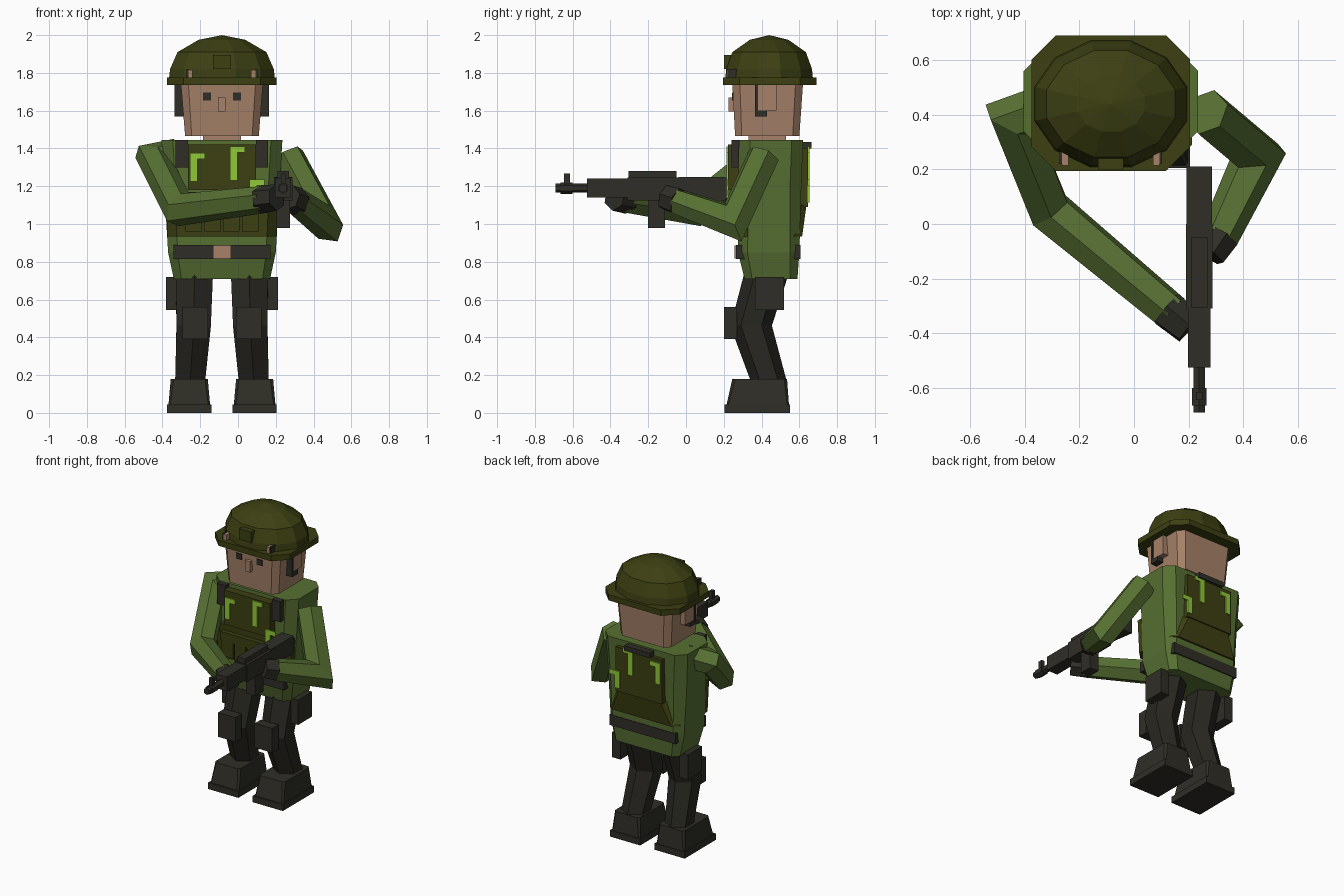
import bpy, bmesh, math
from mathutils import Vector

cube = bpy.data.objects.get("Cube")
if cube:
    bpy.data.objects.remove(cube)

CX = -0.085  # body centre line


def material(name, r, g, b):
    m = bpy.data.materials.new(name)
    m.use_nodes = True
    m.diffuse_color = (r, g, b, 1)
    m.node_tree.nodes["Principled BSDF"].inputs["Base Color"].default_value = (r, g, b, 1)
    return m


GREEN = material("shirt green", 0.095, 0.16, 0.032)
OLIVE = material("dark olive", 0.045, 0.05, 0.006)
GREY = material("gear charcoal", 0.028, 0.027, 0.02)
PANTS = material("trouser charcoal", 0.021, 0.02, 0.015)
SKIN = material("skin", 0.38, 0.22, 0.14)
LIME = material("lime", 0.28, 0.58, 0.04)


def loft(name, rings, mat):
    """Closed solid through rings of equal point count."""
    bm = bmesh.new()
    loops = [[bm.verts.new(p) for p in ring] for ring in rings]
    for a, b in zip(loops, loops[1:]):
        for i in range(len(a)):
            j = (i + 1) % len(a)
            bm.faces.new((a[i], a[j], b[j], b[i]))
    bm.faces.new(loops[0])
    bm.faces.new(loops[-1])
    bmesh.ops.remove_doubles(bm, verts=bm.verts[:], dist=0.0005)
    bmesh.ops.recalc_face_normals(bm, faces=bm.faces[:])
    mesh = bpy.data.meshes.new(name)
    bm.to_mesh(mesh)
    bm.free()
    mesh.materials.append(mat)
    obj = bpy.data.objects.new(name, mesh)
    bpy.context.collection.objects.link(obj)
    return obj


def slab(z, x, y0, y1, hx, c):
    """Chamfered rectangle at height z."""
    hy, cy = (y1 - y0) / 2, (y0 + y1) / 2
    pts = [(hx, hy - c), (hx - c, hy), (c - hx, hy), (-hx, hy - c),
           (-hx, c - hy), (c - hx, -hy), (hx - c, -hy), (hx, c - hy)]
    return [(x + px, cy + py, z) for px, py in pts]


def box(name, x, y, z, mat):
    quad = lambda h: [(x[0], y[0], h), (x[1], y[0], h), (x[1], y[1], h), (x[0], y[1], h)]
    return loft(name, [quad(z[0]), quad(z[1])], mat)


def tube(name, points, radii, mat, sides=6):
    """Mitred prism along a bent path."""
    pts = [Vector(p) for p in points]
    dirs = [(b - a).normalized() for a, b in zip(pts, pts[1:])]
    u = dirs[0].cross(Vector((0, 1, 0.3))).normalized()
    v = dirs[0].cross(u)
    unit = [u * math.cos(t) + v * math.sin(t)
            for t in (math.tau * (i + 0.5) / sides for i in range(sides))]
    rings = [[pts[0] + o * radii[0] for o in unit]]
    for i in range(1, len(pts)):
        d = dirs[i - 1]
        n = (d + dirs[min(i, len(dirs) - 1)]).normalized()
        unit = [o - d * (o.dot(n) / d.dot(n)) for o in unit]
        rings.append([pts[i] + o * radii[i] for o in unit])
    return loft(name, rings, mat)


# Torso, neck and head
loft("shirt", [slab(0.71, CX, 0.31, 0.59, 0.255, 0.04), slab(0.85, CX, 0.275, 0.60, 0.285, 0.05),
               slab(1.18, CX, 0.275, 0.61, 0.305, 0.06), slab(1.445, CX, 0.28, 0.62, 0.32, 0.06)], GREEN)
box("neck", (CX - 0.1, CX + 0.1), (0.33, 0.53), (1.43, 1.48), SKIN)
loft("head", [slab(1.465, CX, 0.26, 0.60, 0.195, 0.035), slab(1.75, CX, 0.245, 0.62, 0.218, 0.04)], SKIN)
box("nose", (CX - 0.02, CX + 0.02), (0.225, 0.27), (1.595, 1.67), SKIN)

# Helmet
loft("helmet_brim", [slab(z, CX, 0.195, 0.69, 0.29, 0.087) for z in (1.735, 1.775)], OLIVE)
dome = []
for z, s in ((1.77, 1), (1.82, 0.98), (1.91, 0.84), (1.975, 0.44), (2.0, 0)):
    ring = [math.tau * (i + 0.5) / 12 for i in range(12)]
    dome.append([(CX + 0.29 * s * math.cos(t), 0.44 + 0.24 * s * math.sin(t), z) for t in ring])
loft("helmet_dome", dome, OLIVE)
box("helmet_mount", (CX - 0.047, CX + 0.047), (0.20, 0.30), (1.82, 1.895), OLIVE)

# Paired details of head and body
for side, s in (("right", -1), ("left", 1)):
    def pair(name, x, y, z, mat):
        xs = sorted((CX + s * x[0], CX + s * x[1]))
        return box(side + "_" + name, xs, y, z, mat)

    pair("eye", (0.058, 0.101), (0.243, 0.27), (1.655, 1.695), GREY)
    pair("helmet_clip", (0.155, 0.178), (0.215, 0.28), (1.765, 1.815), SKIN)
    pair("helmet_clip_edge", (0.178, 0.188), (0.22, 0.28), (1.765, 1.82), GREY)
    pair("ear", (0.19, 0.245), (0.38, 0.48), (1.60, 1.74), SKIN)
    pair("headset_band", (0.20, 0.25), (0.365, 0.382), (1.57, 1.74), GREY)
    pair("headset_foot", (0.20, 0.25), (0.365, 0.43), (1.57, 1.60), GREY)
    pair("vest_strap", (0.18, 0.245), (0.24, 0.31), (1.30, 1.444), GREY)
    pair("hip_pouch", (0.23, 0.296), (0.365, 0.52), (0.545, 0.72), GREY)
    pair("knee_pad", (0.075, 0.21), (0.20, 0.27), (0.39, 0.56), GREY)

    # Leg and boot
    ax = CX + s * 0.17
    tube(side + "_leg", [(CX + s * 0.145, 0.44, 0.79), (CX + s * 0.15, 0.345, 0.46),
                         (ax, 0.445, 0.15)], (0.115, 0.105, 0.09), PANTS)
    bx = CX + s * 0.173
    loft(side + "_boot", [slab(0.045, bx, 0.215, 0.545, 0.11, 0.01),
                          slab(0.18, bx, 0.245, 0.535, 0.098, 0.015)], GREY)
    box(side + "_sole", (bx - 0.117, bx + 0.117), (0.205, 0.55), (0, 0.045), GREY)

# Vest
box("vest_front", (CX - 0.18, CX + 0.18), (0.222, 0.30), (1.18, 1.42), OLIVE)
loft("vest_waist_front", [slab(0.935, CX, 0.245, 0.42, 0.289, 0.05),
                          slab(1.17, CX, 0.24, 0.42, 0.298, 0.05)], OLIVE)
for i in range(4):
    x = CX - 0.2 + i * 0.1
    box("vest_pouch_%d" % (i + 1), (x + 0.006, x + 0.094), (0.215, 0.26), (0.96, 1.10), OLIVE)
    box("pouch_flap_%d" % (i + 1), (x, x + 0.1), (0.208, 0.26), (1.07, 1.13), OLIVE)
box("vest_back", (CX - 0.18, CX + 0.18), (0.58, 0.645), (1.09, 1.40), OLIVE)
loft("vest_waist_back", [slab(0.935, CX, 0.52, 0.615, 0.27, 0.04),
                         slab(1.10, CX, 0.52, 0.638, 0.2, 0.04)], OLIVE)
box("back_handle", (CX - 0.1, CX + 0.1), (0.61, 0.665), (1.40, 1.435), GREY)

# Angled markings on both vest faces
for face, y in (("front", 0.214), ("back", 0.644)):
    for i, (x, z, h) in enumerate(((-0.255, 1.375, 0.15), (-0.042, 1.41, 0.18), (0.06, 1.235, 0.12))):
        box("%s_mark_top_%d" % (face, i), (x, x + 0.08), (y, y + 0.009), (z - 0.032, z), LIME)
        box("%s_mark_stem_%d" % (face, i), (x, x + 0.04), (y, y + 0.009), (z - h, z - 0.032), LIME)

# Belt
box("belt_front", (CX - 0.257, CX + 0.257), (0.265, 0.31), (0.815, 0.888), GREY)
box("belt_back", (CX - 0.257, CX + 0.257), (0.56, 0.605), (0.815, 0.888), GREY)
box("belt_buckle", (CX - 0.045, CX + 0.045), (0.258, 0.28), (0.818, 0.885), SKIN)

# Arms and gloves
tube("right_arm", [(-0.32, 0.43, 1.37), (-0.445, 0.385, 1.345), (-0.31, 0.05, 1.075),
                   (0.14, -0.325, 1.13)], (0.085, 0.085, 0.085, 0.072), GREEN)
tube("right_glove", [(0.12, -0.31, 1.13), (0.205, -0.38, 1.14)], (0.076, 0.07), GREY)
tube("left_arm", [(0.265, 0.41, 1.36), (0.455, 0.25, 1.01), (0.31, -0.05, 1.12)],
     (0.088, 0.088, 0.072), GREEN)
tube("left_glove", [(0.315, -0.04, 1.118), (0.27, -0.11, 1.14)], (0.076, 0.068), GREY)

# Rifle
GX = 0.239


def gun(name, hx, y, z, z_end=None):
    """Box along the barrel axis, with an optional other height range at the far end."""
    sect = lambda yy, h: [(GX - hx, yy, h[0]), (GX + hx, yy, h[0]), (GX + hx, yy, h[1]), (GX - hx, yy, h[1])]
    return loft("rifle_" + name, [sect(y[0], z), sect(y[1], z_end or z)], GREY)


gun("stock", 0.046, (-0.04, 0.21), (1.15, 1.25), (1.12, 1.25))
gun("receiver", 0.049, (-0.31, 0.0), (1.125, 1.245))
gun("top_cover", 0.03, (-0.305, -0.05), (1.24, 1.28))
gun("handguard", 0.042, (-0.525, -0.31), (1.14, 1.24))
gun("magazine", 0.035, (-0.2, -0.11), (0.98, 1.15))
gun("front_sight", 0.012, (-0.645, -0.615), (1.2, 1.268))
tube("rifle_barrel", [(GX, -0.52, 1.19), (GX, -0.69, 1.19)], (0.024, 0.024), GREY)
tube("rifle_muzzle", [(GX, -0.60, 1.19), (GX, -0.665, 1.19)], (0.03, 0.03), GREY)
